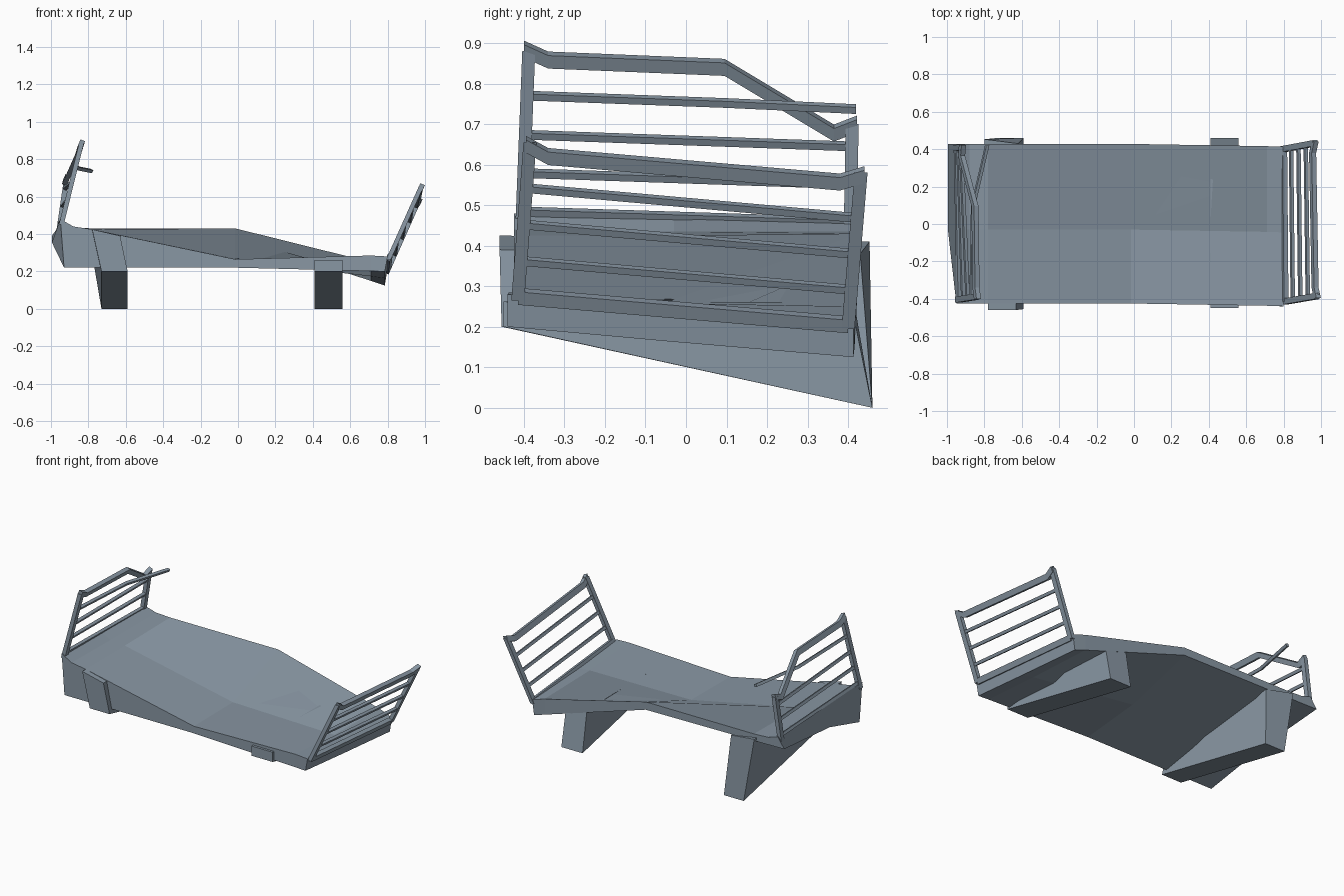
import bpy
import bmesh
from mathutils import Vector

default_cube = bpy.data.objects.get("Cube")
if default_cube:
    bpy.data.objects.remove(default_cube, do_unlink=True)

# Single worn steel colour
steel = bpy.data.materials.new("blue_grey_steel")
steel.use_nodes = True
colour = (0.25, 0.31, 0.37, 1)
steel.diffuse_color = colour
steel.node_tree.nodes["Principled BSDF"].inputs["Base Color"].default_value = colour


def loft(name, rings):
    """Skin a closed solid through rings that have equal point counts."""
    bm = bmesh.new()
    loops = [[bm.verts.new(point) for point in ring] for ring in rings]
    count = len(loops[0])
    for first, second in zip(loops, loops[1:]):
        for i in range(count):
            j = (i + 1) % count
            bm.faces.new((first[i], first[j], second[j], second[i]))
    bm.faces.new(list(reversed(loops[0])))
    bm.faces.new(loops[-1])
    bmesh.ops.recalc_face_normals(bm, faces=bm.faces)
    mesh = bpy.data.meshes.new(name)
    bm.to_mesh(mesh)
    bm.free()
    mesh.materials.append(steel)
    part = bpy.data.objects.new(name, mesh)
    bpy.context.collection.objects.link(part)


def bar(name, path, side, rise):
    """Sweep a four sided section along a path, mitred at every bend."""
    side, rise = Vector(side), Vector(rise)
    section = (side + rise, side - rise, -side - rise, rise - side)
    loft(name, [[Vector(p) + offset for offset in section] for p in path])


def rung(name, path):
    bar(name, path, (0.008, 0, -0.004), (0.004, 0, 0.008))


def rail(name, path):
    bar(name, path, (0.012, 0, -0.005), (0.007, 0, 0.016))


def post(name, foot, head):
    bar(name, (foot, head), (0.013, 0, 0), (0, 0.016, 0))


def deck_ring(top_x, base_x, skew, shift, top, base):
    """Cross-section of the warped deck: front, middle and back heights."""
    widths = [y + shift for y in (-0.425, -0.03, 0.428)]
    upper = [(top_x, y, z) for y, z in zip(widths, top)]
    lower = [(base_x + skew * min(i, 1), y, z)
             for i, (y, z) in enumerate(zip(widths, base))]
    return upper + lower[::-1]


# Warped deck with a raised lip at the right end
loft("deck", [
    deck_ring(-0.95, -0.93, -0.065, 0, (0.48, 0.47, 0.455), (0.22, 0.355, 0.39)),
    deck_ring(-0.88, -0.88, 0, 0, (0.44, 0.435, 0.435), (0.22, 0.345, 0.388)),
    deck_ring(-0.78, -0.78, 0, 0, (0.425, 0.425, 0.43), (0.22, 0.335, 0.387)),
    deck_ring(-0.015, -0.015, 0, 0, (0.265, 0.268, 0.43), (0.22, 0.258, 0.38)),
    deck_ring(0.71, 0.71, 0, -0.012, (0.285, 0.258, 0.25), (0.202, 0.174, 0.15)),
    deck_ring(0.8, 0.785, 0, -0.015, (0.28, 0.245, 0.22), (0.2, 0.164, 0.125)),
])

# Wedge shaped cross supports, deep at the back
loft("right_support", [
    [(-0.78, -0.46, 0.425), (-0.63, -0.46, 0.39), (-0.59, -0.455, 0.2), (-0.73, -0.455, 0.2)],
    [(-0.8, 0.453, 0.41), (-0.62, 0.43, 0.38), (-0.59, 0.46, 0), (-0.73, 0.46, 0)],
])
loft("left_support", [
    [(0.41, -0.45, 0.262), (0.56, -0.45, 0.262), (0.56, -0.45, 0.2), (0.41, -0.45, 0.2)],
    [(0.41, 0.415, 0.26), (0.56, 0.415, 0.22), (0.56, 0.46, 0), (0.41, 0.46, 0)],
])


# Left railing, leaning outwards
left_front = (Vector((0.805, -0.415, 0.265)), Vector((0.98, -0.385, 0.655)))
left_back = (Vector((0.797, 0.4, 0.195)), Vector((0.968, 0.432, 0.58)))
post("left_front_post", *left_front)
post("left_back_post", *left_back)
rail("left_bottom_rail", [(0.807, -0.415, 0.275), (0.8, 0.4, 0.205)])
for i, level in enumerate((0.25, 0.48, 0.71)):
    ends = [foot.lerp(head, level) for foot, head in (left_front, left_back)]
    rung(f"left_rung_{i}", ends)
rail("left_top_rail", [
    (0.98, -0.395, 0.65), (0.968, -0.34, 0.62), (0.955, 0.38, 0.557), (0.968, 0.44, 0.575),
])

# Right railing, tall at the front and collapsed at the back
right_front = (Vector((-0.945, -0.405, 0.45)), Vector((-0.838, -0.388, 0.88)))
right_back = (Vector((-0.957, 0.405, 0.425)), Vector((-0.917, 0.41, 0.7)))
post("right_front_post", *right_front)
post("right_back_post", *right_back)
for i, (low, high) in enumerate(((0.08, 0.12), (0.3, 0.46), (0.52, 0.8))):
    rung(f"right_rung_{i}", (
        right_front[0].lerp(right_front[1], low),
        right_back[0].lerp(right_back[1], high),
    ))
rail("right_top_rail", [
    (-0.837, -0.4, 0.885), (-0.845, -0.34, 0.858), (-0.85, 0.095, 0.84),
    (-0.922, 0.365, 0.678), (-0.917, 0.422, 0.7),
])

# Broken rung that has sprung inwards
rung("loose_rung", [(-0.868, -0.385, 0.77), (-0.86, 0.1, 0.752), (-0.785, 0.42, 0.737)])
